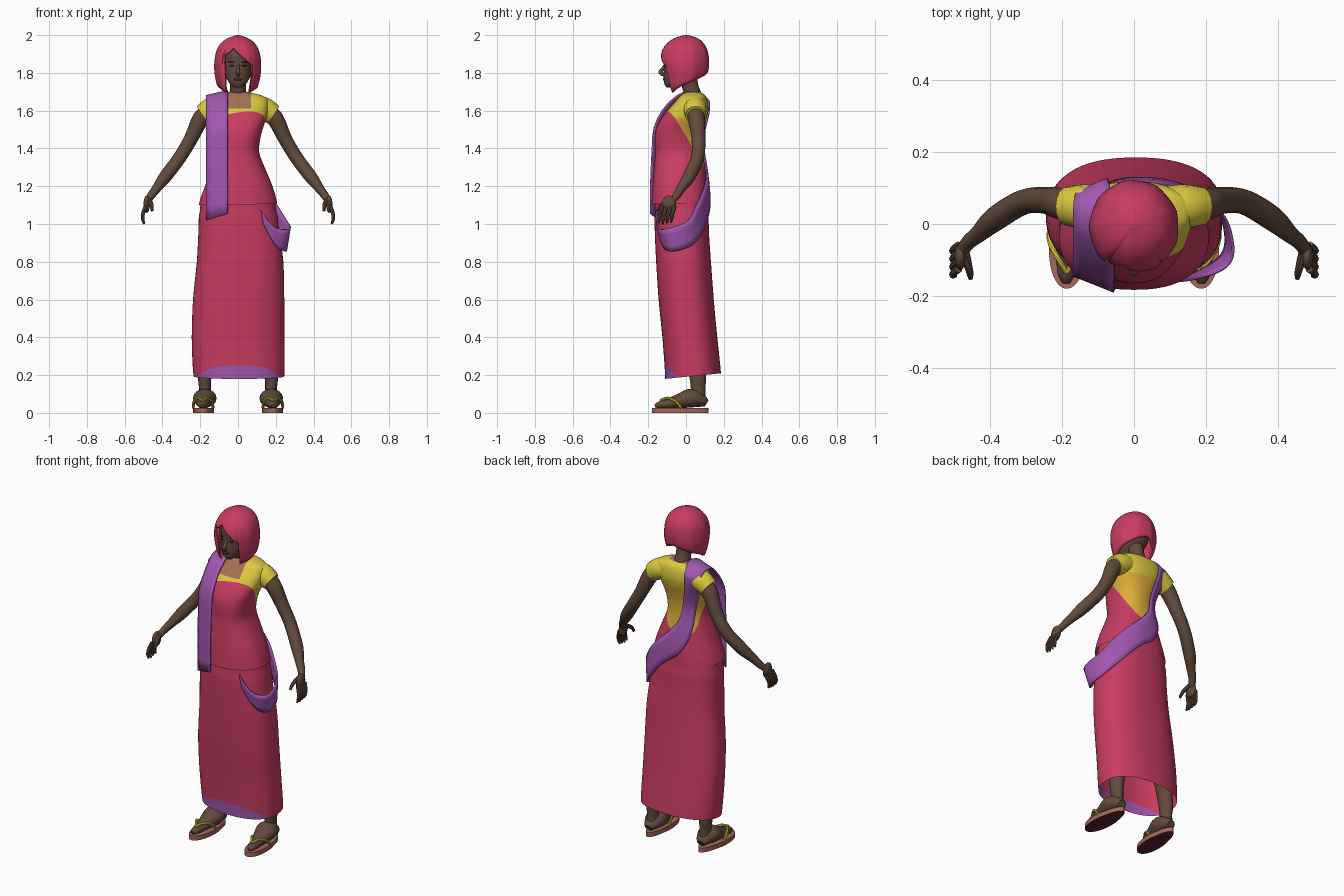
import bpy, bmesh
from math import sin, cos, radians, pi
from mathutils import Vector

if "Cube" in bpy.data.objects:
    bpy.data.objects.remove(bpy.data.objects["Cube"])


def material(name, *rgb):
    m = bpy.data.materials.new(name)
    m.use_nodes = True
    m.diffuse_color = (*rgb, 1)
    m.node_tree.nodes["Principled BSDF"].inputs["Base Color"].default_value = (*rgb, 1)
    return m


PINK = material("rose cloth", .58, .045, .12)
PURPLE = material("purple trim", .36, .095, .43)
YELLOW = material("yellow blouse", .72, .59, .05)
AMBER = material("amber blouse", .72, .42, .04)
TAN = material("sheer neckline", .38, .17, .09)
SKIN = material("dark skin", .12, .068, .044)
DARK = material("dark features", .055, .028, .02)
SANDAL = material("sandal tan", .37, .14, .10)
SOLE = material("maroon sole", .12, .015, .035)


def spline(rows, n):
    """Smooth curve through rows of numbers."""
    out = []
    for i in range(len(rows) - 1):
        a, b, c, d = (rows[min(max(i + k, 0), len(rows) - 1)] for k in (-1, 0, 1, 2))
        for k in range(n):
            t = k / n
            out.append([q + .5 * t * (r - p + t * (2*p - 5*q + 4*r - s + t * (3*(q - r) + s - p)))
                        for p, q, r, s in zip(a, b, c, d)])
    return out + [list(rows[-1])]


def lookup(table, z):
    """Row of a table sorted by its first column, at height z."""
    for a, b in zip(table, table[1:]):
        if z <= b[0]:
            f = max(0, (z - a[0]) / max(b[0] - a[0], 1e-6))
            return [p + f * (q - p) for p, q in zip(a, b)]
    return table[-1]


def section(table, deg, z, off=0, power=.85):
    """Point on a lofted shape: angle 0 is its left, -90 its front."""
    _, x0, x1, y0, y1 = lookup(table, z)
    c, s = cos(radians(deg)), sin(radians(deg))
    c, s = (abs(v) ** power * (1 if v > 0 else -1) for v in (c, s))
    return Vector(((x0 + x1) / 2 + c * ((x1 - x0) / 2 + off),
                   (y0 + y1) / 2 + s * ((y1 - y0) / 2 + off), z))


def finish(name, bm, mats, mirror=False, solid=0, angle=40, offset=0):
    bmesh.ops.recalc_face_normals(bm, faces=bm.faces)
    mesh = bpy.data.meshes.new(name)
    bm.to_mesh(mesh)
    bm.free()
    ob = bpy.data.objects.new(name, mesh)
    bpy.context.collection.objects.link(ob)
    for m in mats:
        mesh.materials.append(m)
    if solid:
        mod = ob.modifiers.new("thickness", 'SOLIDIFY')
        mod.thickness, mod.offset = solid, offset
    if mirror:
        ob.modifiers.new("mirror", 'MIRROR')
    bpy.ops.object.select_all(action='DESELECT')
    ob.select_set(True)
    bpy.context.view_layer.objects.active = ob
    bpy.ops.object.shade_smooth_by_angle(angle=radians(angle))
    return ob


def loft(rings, closed=True, caps=(True, True)):
    bm = bmesh.new()
    grid = [[bm.verts.new(p) for p in ring] for ring in rings]
    n = len(grid[0])
    for a, b in zip(grid, grid[1:]):
        for i in range(n if closed else n - 1):
            j = (i + 1) % n
            bm.faces.new((a[i], a[j], b[j], b[i]))
    for ring, cap in zip((grid[0], grid[-1]), caps):
        if cap and closed:
            bm.faces.new(ring)
    return bm


def paint(bm, cuts, rule):
    """Cut along planes, then colour faces by their centre."""
    for co, no in cuts:
        bmesh.ops.bisect_plane(bm, geom=bm.verts[:] + bm.edges[:] + bm.faces[:],
                               plane_co=co, plane_no=no)
    for f in bm.faces:
        f.material_index = rule(f.calc_center_median())


def tube(name, rows, mat, mirror=True, wide=1, ref=(0, 1, 0), sides=16, n=5):
    """Round limb through (x, y, z, radius) rows."""
    rows = spline(rows, n)
    pts = [Vector(r[:3]) for r in rows]
    rings = []
    for i, p in enumerate(pts):
        d = (pts[min(i + 1, len(pts) - 1)] - pts[max(i - 1, 0)]).normalized()
        u = d.cross(Vector(ref)).normalized()
        v = u.cross(d) * wide
        rings.append([p + rows[i][3] * (u * cos(2*pi*k/sides) + v * sin(2*pi*k/sides))
                      for k in range(sides)])
    return finish(name, loft(rings), [mat], mirror)


def blob(name, centre, size, mat, mirror=True):
    bm = bmesh.new()
    bmesh.ops.create_uvsphere(bm, u_segments=16, v_segments=10, radius=1)
    bmesh.ops.scale(bm, vec=size, verts=bm.verts)
    bmesh.ops.translate(bm, vec=centre, verts=bm.verts)
    return finish(name, bm, [mat], mirror)


# Dressed body outline: height, right, left, front, back
BODY = spline([
    (.18, -.235, .245, -.11, .185), (.24, -.24, .247, -.113, .18), (.4, -.245, .246, -.125, .165),
    (.6, -.238, .245, -.145, .147), (.8, -.218, .24, -.158, .132), (.95, -.21, .22, -.165, .122),
    (1.1, -.203, .203, -.168, .118), (1.2, -.172, .18, -.168, .112), (1.3, -.138, .14, -.165, .1),
    (1.38, -.115, .112, -.163, .088), (1.45, -.115, .118, -.165, .088), (1.5, -.128, .13, -.158, .096),
    (1.55, -.145, .147, -.135, .108), (1.6, -.157, .158, -.1, .118), (1.64, -.16, .16, -.065, .116),
    (1.67, -.145, .147, -.04, .108), (1.688, -.1, .1, -.02, .094), (1.7, -.045, .045, 0, .07)], 4)
ANGLES = range(0, 360, 5)

# Long skirt, its hem lifted at the back, with a front border
rings = []
for i in range(41):
    z = .18 + .96 * i / 40
    ring = [section(BODY, a, z, -.004 if z > 1.05 else 0) for a in ANGLES]
    for p in ring:
        p.z += .1 * (p.y + .11) * max(0, 1 - (z - .18) / .3)
    rings.append(ring)
skirt = loft(rings, caps=(False, True))
paint(skirt, [((0, -.11, .25), (0, .8, 1))], lambda c: int(c.z + .8 * c.y < .162))
finish("skirt", skirt, [PINK, PURPLE])

# Draped top over the blouse
rings = []
for r in [r for r in BODY if r[0] > 1.07]:
    z, flare = r[0], max(0, 1 - (r[0] - 1.07) / .3)
    ring = [section(BODY, a, z, flare * .012 * max(.1, .4 - sin(radians(a)))) for a in ANGLES]
    for p in ring:
        p.z += .15 * max(p.x, 0) * max(0, flare - .6)
    rings.append(ring)


def top_colour(c):
    if c.z > 1.694 or (c.z > 1.612 and abs(c.x) < .068 and c.y < .02):
        return 3
    if c.z - .3 * c.x + 1.5 * c.y < 1.43:
        return 0
    return 2 if c.z < 1.56 else 1


top = loft(rings, caps=(False, True))
paint(top, [((0, 0, 1.43), (-.3, 1.5, 1)), ((0, 0, 1.56), (0, 0, 1)), ((0, 0, 1.612), (0, 0, 1)),
            ((.068, 0, 0), (1, 0, 0)), ((-.068, 0, 0), (1, 0, 0))], top_colour)
finish("draped_top", top, [PINK, YELLOW, AMBER, TAN])

# Sash: front fall (y, z, tilt, drop), then around the back to the left hip
FALL = [(-.187, 1.055, .045, .035), (-.187, 1.2, .045, 0), (-.178, 1.4, .04, 0),
        (-.168, 1.51, .04, 0), (-.125, 1.6, .05, 0), (-.07, 1.66, .04, .01),
        (-.01, 1.698, .01, .025), (.06, 1.702, 0, .025)]
pairs = [(-.055, y, z, -.168, y + tilt, z - drop) for y, z, tilt, drop in FALL]
# Upper edge angle and height, lower edge angle and height, upper and lower clearance
WRAP = [(112, 1.655, 150, 1.64, .012, .02), (111, 1.55, 148, 1.52, .012, .015),
        (107, 1.45, 140, 1.38, .01, .012), (97, 1.36, 122, 1.27, .01, .01),
        (80, 1.28, 100, 1.17, .01, .01), (55, 1.2, 72, 1.07, .012, .01),
        (28, 1.11, 45, .97, .02, .01), (8, 1.02, 15, .89, .045, .015),
        (-18, .975, -15, .855, .065, .025), (-42, .985, -38, .885, .03, .012),
        (-60, 1.075, -57, 1.0, .008, .008)]
for a, za, b, zb, up, low in spline(WRAP, 4):
    pairs.append((*section(BODY, a, za, up), *section(BODY, b, zb, low)))
strips = []
for r in spline(pairs, 2):
    p, q = Vector(r[:3]), Vector(r[3:])
    strips.append([p.lerp(q, k / 4) for k in range(5)])
# keep the middle of the sash clear of the cloth below
for s in strips:
    for p in s:
        if p.y > .06 and p.z < 1.66:
            x0, x1, y0, y1 = lookup(BODY, p.z)[1:]
            u = min(1, abs((p.x - (x0 + x1) / 2) / ((x1 - x0) / 2)))
            back = (y0 + y1) / 2 + (y1 - y0) / 2 * (1 - u ** 2.35) ** .425
            p.y = max(p.y, back + .01)
finish("sash", loft(strips, closed=False), [PURPLE], solid=.008)

# Cap sleeves, arms and hands
tube("sleeves", [(.09, .045, 1.62, .06), (.14, .048, 1.608, .062), (.188, .05, 1.578, .054)], YELLOW)
tube("arms", [(.14, .05, 1.6, .045), (.195, .055, 1.56, .045), (.25, .066, 1.45, .037),
              (.31, .06, 1.35, .035), (.385, .015, 1.25, .034), (.43, -.025, 1.19, .025),
              (.46, -.05, 1.15, .021), (.478, -.075, 1.12, .018)], SKIN)
blob("palms", (.483, -.09, 1.105), (.017, .038, .046), SKIN)
for i in range(4):
    y = -.125 + .022 * i
    tube("finger_" + str(i + 1), [(.488, y, 1.095, .011), (.503, y - .012, 1.055, .01),
         (.504, y - .018, 1.025, .009), (.497, y - .02, 1.0 + .004 * abs(i - 1), .005)], SKIN, sides=8, n=3)
tube("thumbs", [(.47, -.085, 1.125, .014), (.458, -.13, 1.1, .011), (.455, -.15, 1.07, .007)],
     SKIN, sides=8, n=3)

# Legs, feet and sandals
tube("legs", [(.175, .065, .05, .033), (.175, .064, .13, .031), (.175, .062, .2, .036),
              (.15, .045, .45, .05), (.11, 0, .8, .07)], SKIN, wide=1.25)
tube("feet", [(.176, .108, .05, .02), (.175, .08, .065, .036), (.176, .03, .078, .05),
              (.18, -.03, .064, .04), (.185, -.09, .05, .027), (.188, -.14, .042, .019),
              (.188, -.165, .037, .008)], SKIN, wide=1.25, ref=(1, 0, 0))
outline = []
for a in ANGLES:
    y = -.03 + .15 * sin(radians(a))
    half = .05 - .05 * y
    outline.append((.18 - .04 * y + half * cos(radians(a)) * (1.05 if y < 0 else 1), y))
sole = loft([[Vector((x, y, z)) for x, y in outline] for z in (0, .012, .027)])
paint(sole, [], lambda c: int(c.z < .001))
finish("sandal_soles", sole, [SANDAL, SOLE], mirror=True)
for side, x in (("outer", .237), ("inner", .132)):
    mid = (x + .187) / 2
    tube(side + "_sandal_straps", [(.187, -.135, .066, .008), (mid, -.095, .078, .008),
         (x - .1 * (x - .187), -.055, .06, .008), (x, -.025, .026, .007)], YELLOW, sides=8)

# Neck and head
tube("neck", [(0, .04, 1.62, .06), (0, .037, 1.68, .046), (0, .022, 1.73, .043),
              (0, .01, 1.8, .045)], SKIN, mirror=False)
HEAD = spline([(z, -w, w, f, b) for z, w, f, b in [
    (1.722, .02, -.102, -.06), (1.742, .043, -.115, -.01), (1.775, .063, -.118, .04),
    (1.81, .074, -.117, .08), (1.85, .078, -.115, .09), (1.9, .076, -.115, .09),
    (1.94, .058, -.095, .075), (1.965, .03, -.05, .04)]], 4)
finish("head", loft([[section(HEAD, a, r[0], 0, 1) for a in ANGLES] for r in HEAD]), [SKIN])
tube("nose", [(0, -.108, 1.85, .006), (0, -.122, 1.822, .009), (0, -.134, 1.803, .012),
              (0, -.113, 1.788, .009)], SKIN, mirror=False, sides=10, ref=(1, 0, 0))
blob("eyes", (.031, -.108, 1.838), (.014, .006, .005), DARK)
blob("eyebrows", (.032, -.108, 1.858), (.018, .005, .003), DARK)
blob("lips", (0, -.116, 1.766), (.022, .007, .007), DARK, mirror=False)

# Bobbed hair, parted off centre and longer at the front
HAIR = spline([(z, -w, w, f, b) for z, w, f, b in [
    (1.68, .09, -.09, .07), (1.72, .107, -.108, .085), (1.77, .12, -.125, .108),
    (1.82, .126, -.135, .122), (1.87, .124, -.14, .124), (1.92, .113, -.128, .115),
    (1.96, .088, -.098, .092), (1.985, .052, -.06, .06), (2.0, .008, -.01, .012)]], 4)


def hair_edge(deg):
    turn = (deg + 270) % 360 - 180
    if abs(turn) < 42:
        return 1.935 - .9 * abs(.126 * sin(radians(turn)) + .03)
    return 1.695 + .115 * (abs(turn) - 42) / 138


rings = []
for i in range(25):
    f = (i / 24) ** 2
    ring = []
    for a in range(0, 360, 4):
        z = 2 - f * (2 - hair_edge(a))
        ring.append(section(HAIR, a, z, -.004 * f ** .5 * abs(cos(radians(a * 4.5))), 1))
    rings.append(ring)
finish("hair", loft(rings, caps=(True, False)), [PINK], solid=.014, offset=-1, angle=50)
